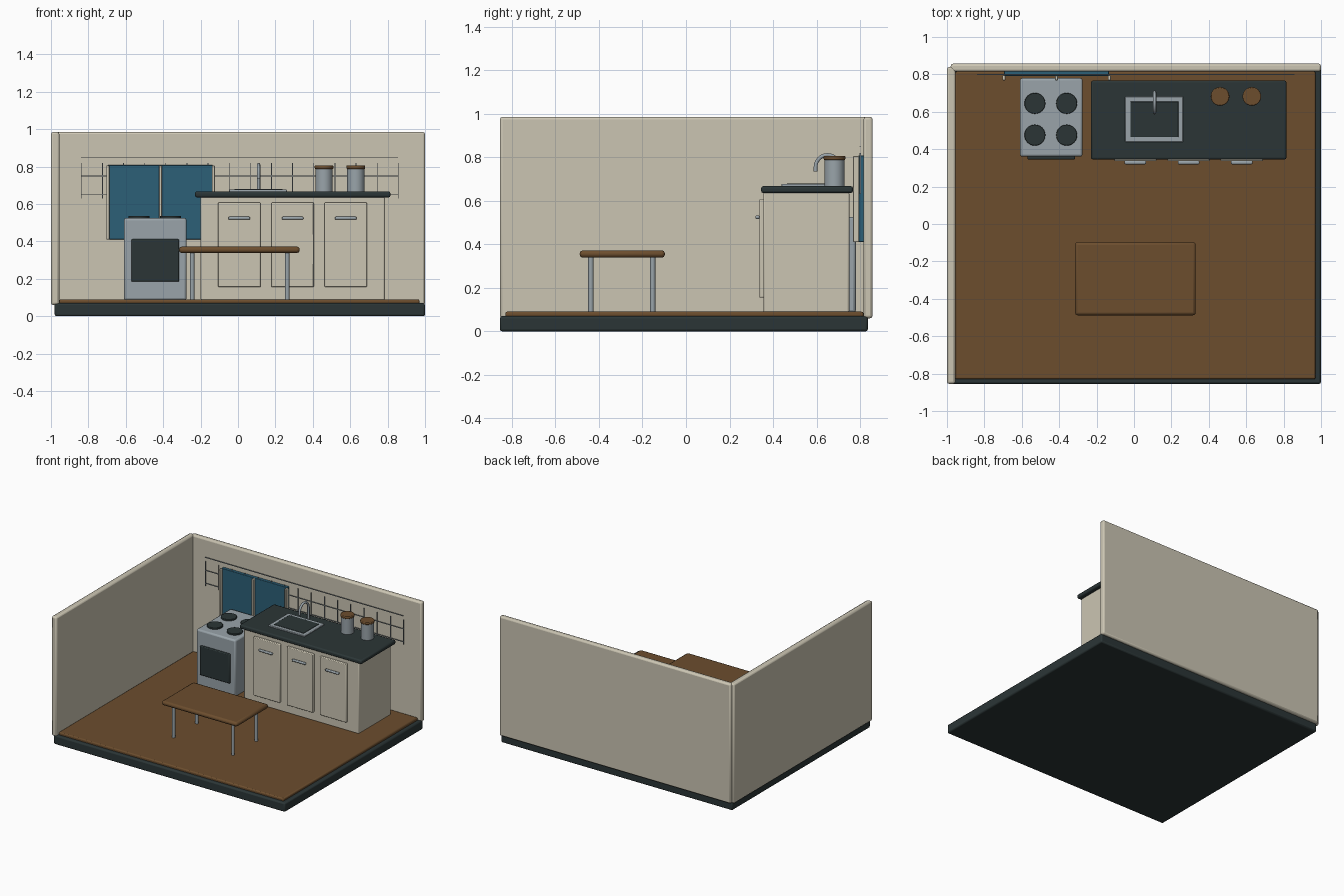
import bpy
import bmesh
from math import pi, sin, cos

if "Cube" in bpy.data.objects:
    bpy.data.objects.remove(bpy.data.objects["Cube"])


def material(name, rgb):
    m = bpy.data.materials.new(name)
    m.use_nodes = True
    m.diffuse_color = (*rgb, 1)
    m.node_tree.nodes["Principled BSDF"].inputs["Base Color"].default_value = (*rgb, 1)
    return m


cream = material("cream paint", (0.60, 0.56, 0.45))
wood = material("brown wood", (0.15, 0.075, 0.027))
dark = material("dark slate", (0.024, 0.036, 0.037))
blue = material("window blue", (0.025, 0.115, 0.185))
steel = material("steel", (0.32, 0.37, 0.40))


def finish(name, bm, mat, bevel=0.0):
    mesh = bpy.data.meshes.new(name)
    bm.to_mesh(mesh)
    bm.free()
    mesh.materials.append(mat)
    obj = bpy.data.objects.new(name, mesh)
    bpy.context.collection.objects.link(obj)
    if bevel:
        mod = obj.modifiers.new("soft edges", "BEVEL")
        mod.width = bevel
        mod.segments = 2
    bpy.ops.object.select_all(action="DESELECT")
    obj.select_set(True)
    bpy.context.view_layer.objects.active = obj
    bpy.ops.object.shade_smooth_by_angle()
    return obj


def box(name, mat, x, y, z, bevel=0.0):
    """Box from (low, high) ranges on each axis."""
    bm = bmesh.new()
    bmesh.ops.create_cube(bm, size=1)
    for v in bm.verts:
        v.co = [r[0] + (c + 0.5) * (r[1] - r[0]) for c, r in zip(v.co, (x, y, z))]
    return finish(name, bm, mat, bevel)


def cylinder(name, mat, x, y, z, radius, top=None, bevel=0.0):
    bm = bmesh.new()
    bmesh.ops.create_cone(bm, cap_ends=True, segments=32, radius1=radius,
                          radius2=top or radius, depth=z[1] - z[0])
    bmesh.ops.translate(bm, vec=(x, y, (z[0] + z[1]) / 2), verts=bm.verts)
    return finish(name, bm, mat, bevel)


def tube(name, mat, points, radius):
    curve = bpy.data.curves.new(name, "CURVE")
    curve.dimensions = "3D"
    curve.bevel_depth = radius
    curve.bevel_resolution = 3
    curve.use_fill_caps = True
    spline = curve.splines.new("POLY")
    spline.points.add(len(points) - 1)
    for p, co in zip(spline.points, points):
        p.co = (*co, 1)
    spline.use_smooth = True
    curve.materials.append(mat)
    obj = bpy.data.objects.new(name, curve)
    bpy.context.collection.objects.link(obj)


# Room shell
box("base_slab", dark, (-0.98, 1.0), (-0.855, 0.835), (0, 0.07), 0.01)
box("wood_floor", wood, (-0.955, 0.97), (-0.83, 0.815), (0.06, 0.09), 0.008)
box("side_wall", cream, (-1.0, -0.955), (-0.855, 0.84), (0.06, 0.985), 0.012)
box("back_wall", cream, (-0.98, 1.0), (0.815, 0.857), (0.06, 0.985), 0.012)

# Tile grid on the back wall
for i in range(3):
    z = 0.65 + i * 0.1
    box("tile_line_row", steel, (-0.84, 0.855), (0.797, 0.803), (z - 0.002, z + 0.002))
for i in range(16):
    x = -0.838 + i * 0.113
    box("tile_line_column", steel, (x - 0.002, x + 0.002), (0.797, 0.803), (0.63, 0.82))

# Window with upright bars
box("window_pane", blue, (-0.695, -0.135), (0.792, 0.818), (0.41, 0.808), 0.003)
for x in (-0.695, -0.415, -0.132):
    box("window_bar", cream, (x - 0.008, x + 0.008), (0.768, 0.795), (0.41, 0.806), 0.004)

# Cabinet, doors and handles
box("cabinet", cream, (-0.20, 0.785), (0.355, 0.75), (0.085, 0.64), 0.008)
box("countertop", dark, (-0.23, 0.815), (0.345, 0.767), (0.635, 0.667), 0.01)
for x in (0.007, 0.292, 0.576):
    box("cabinet_door", cream, (x - 0.113, x + 0.113), (0.337, 0.36), (0.155, 0.608), 0.005)
    box("door_handle", steel, (x - 0.058, x + 0.058), (0.319, 0.338), (0.516, 0.532), 0.006)

# Sink and tap
box("sink_rim", steel, (-0.047, 0.262), (0.438, 0.682), (0.66, 0.677), 0.004)
box("sink_basin", dark, (-0.020, 0.238), (0.464, 0.655), (0.672, 0.680), 0.003)
arc = [(0.11, 0.65 + 0.055 * cos(i * pi / 12), 0.755 + 0.055 * sin(i * pi / 12)) for i in range(13)]
tube("tap", steel, [(0.11, 0.705, 0.665)] + arc + [(0.11, 0.595, 0.735)], 0.009)

# Canisters
for x in (0.46, 0.63):
    cylinder("canister", steel, x, 0.682, (0.665, 0.79), 0.046)
    cylinder("canister_lid", wood, x, 0.682, (0.787, 0.806), 0.05, bevel=0.005)

# Stove
box("stove_body", steel, (-0.61, -0.275), (0.36, 0.78), (0.085, 0.525), 0.012)
box("oven_door", dark, (-0.57, -0.315), (0.345, 0.365), (0.185, 0.412), 0.006)
for x in (-0.53, -0.36):
    for y in (0.475, 0.645):
        cylinder("burner", dark, x, y, (0.52, 0.537), 0.056, bevel=0.003)

# Table
box("table_top", wood, (-0.315, 0.33), (-0.488, -0.097), (0.338, 0.372), 0.014)
for x in (-0.245, 0.263):
    for y in (-0.437, -0.153):
        cylinder("table_leg", steel, x, y, (0.085, 0.345), 0.012)
